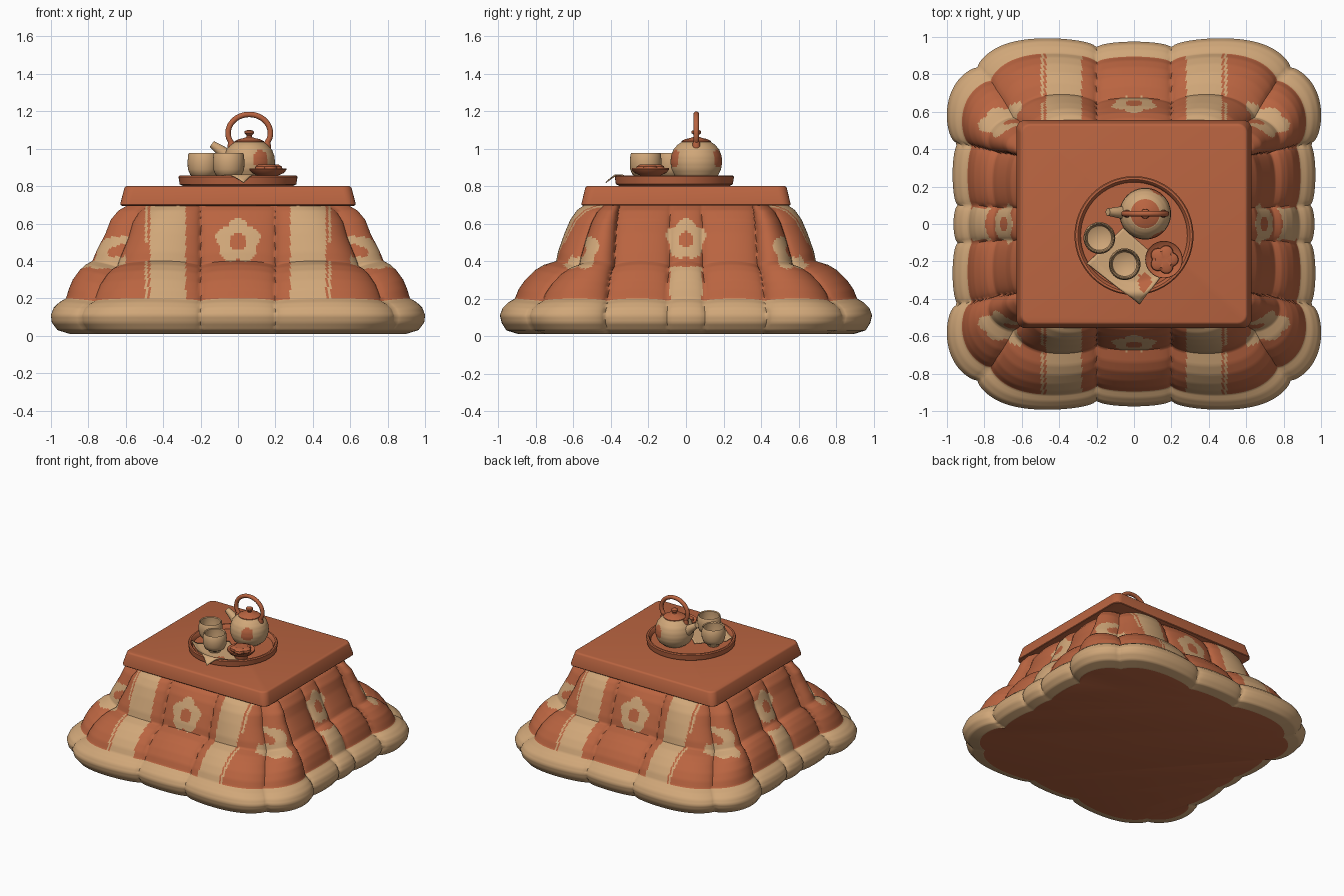
import bpy, bmesh, math
from mathutils import Vector

if "Cube" in bpy.data.objects:
    bpy.data.objects.remove(bpy.data.objects["Cube"], do_unlink=True)


def material(name, rgb):
    m = bpy.data.materials.new(name)
    m.use_nodes = True
    m.diffuse_color = (*rgb, 1)
    m.node_tree.nodes["Principled BSDF"].inputs["Base Color"].default_value = (*rgb, 1)
    return m


RUST = material("rust", (0.49, 0.128, 0.052))
TAN = material("tan", (0.63, 0.385, 0.19))


def finish(name, bm, mats, angle=40, recalc=True):
    if recalc:
        bmesh.ops.recalc_face_normals(bm, faces=bm.faces[:])
    mesh = bpy.data.meshes.new(name)
    bm.to_mesh(mesh)
    bm.free()
    for m in mats:
        mesh.materials.append(m)
    ob = bpy.data.objects.new(name, mesh)
    bpy.context.collection.objects.link(ob)
    bpy.ops.object.select_all(action="DESELECT")
    ob.select_set(True)
    bpy.context.view_layer.objects.active = ob
    bpy.ops.object.shade_smooth_by_angle(angle=math.radians(angle))
    return ob


def bridge(bm, rings):
    """Join closed rings of vertices with quads."""
    for a, b in zip(rings, rings[1:]):
        for i in range(len(a)):
            j = (i + 1) % len(a)
            yield bm.faces.new((a[i], a[j], b[j], b[i]))


def lathe(name, profile, centre, mats, segs=48, wave=None, rule=None):
    """Revolve (radius, z) points; wave varies the radius, rule picks colours."""
    bm = bmesh.new()
    rings = []
    for r, z in profile:
        ring = []
        for i in range(segs):
            a = 2 * math.pi * i / segs
            k = r * (wave(a) if wave else 1)
            ring.append(bm.verts.new((centre[0] + k * math.cos(a), centre[1] + k * math.sin(a), z)))
        rings.append(ring)
    for f in bridge(bm, rings):
        if rule:
            f.material_index = rule(f.calc_center_median())
    bm.faces.new(rings[0])
    bm.faces.new(rings[-1])
    return finish(name, bm, mats)


def tube(name, points, radii, mat):
    """Smooth tube through points, with a radius for each."""
    cu = bpy.data.curves.new(name, "CURVE")
    cu.dimensions = "3D"
    cu.bevel_depth = 1
    cu.bevel_resolution = 5
    cu.use_fill_caps = True
    sp = cu.splines.new("BEZIER")
    sp.bezier_points.add(len(points) - 1)
    for p, co, r in zip(sp.bezier_points, points, radii):
        p.co, p.radius = co, r
        p.handle_left_type = p.handle_right_type = "AUTO"
    cu.materials.append(mat)
    ob = bpy.data.objects.new(name, cu)
    bpy.context.collection.objects.link(ob)


# ---- Padded quilt: stacked rounded-square rings puffed out between seams ----
PROFILE = [(.01, .90, .90), (.03, .965, .965), (.07, .995, .99), (.11, 1, 1),
           (.15, .985, .985), (.18, .955, .955), (.2, .92, .92), (.25, .905, .9),
           (.3, .885, .865), (.35, .85, .815), (.38, .82, .765), (.4, .785, .7),
           (.45, .765, .69), (.55, .715, .655), (.62, .69, .625), (.67, .65, .59),
           (.7, .6, .55), (.72, .57, .52)]
POWER, SIDE = 6, 130


def puff(t, seams, heights):
    """Height and fullness of the padding at distance t along one side."""
    for a, b, h in zip(seams, seams[1:], heights):
        if t <= b:
            u = (t - a) / (b - a)
            full = max(0, 4 * u * (1 - u)) ** 0.5
            return h * full, full
    return 0, 0


def quilt_point(sx, sy, z, hx, hy):
    hx, hy = hx - .06, hy - .06
    r = (abs(sx) ** POWER + abs(sy) ** POWER) ** (-1 / POWER)
    x, y = hx * sx * r, hy * sy * r
    corner = 2 ** (-1 / POWER)
    if abs(sx) > abs(sy):
        k = (hy / .94) ** .3
        h, full = puff(abs(y), (-.1 * k, .1 * k, .43 * k, corner * hy), (.025, .03, .072))
        x += math.copysign(h, x)
    else:
        h, full = puff(abs(x), (-.2, .2, corner * hx), (.035, .056))
        y += math.copysign(h, y)
    sag = math.sin(math.pi * min(1, max(0, (z - .1) / .6)))
    return Vector((x, y, z - .03 * sag * (1 - full)))


def blossom(u, v, size):
    d, a = math.hypot(u, v), math.atan2(v, u) - math.pi / 2
    return .38 * size < d < size * (.78 + .24 * abs(math.cos(2.5 * a)))


def quilt_colour(c, level, front):
    x, y, z = abs(c.x), abs(c.y), c.z
    if level < .2:
        return 1
    if front:
        if .28 < x < .47 or (.483 < x < .497 and (z < .4 or z > .5)):
            return 1
        if blossom(c.x, z - .505, .12):
            return 1
    elif (y < .085 and z < .37) or blossom(c.y, z - .515, .11):
        return 1
    return int(x > .6 and blossom(y - .575, z - .46, .112))


bm = bmesh.new()
square = [(2 * i / SIDE - 1, -1) for i in range(SIDE)]
for _ in range(3):
    square += [(-y, x) for x, y in square[-SIDE:]]
levels = []
for p, q in zip(PROFILE, PROFILE[1:]):
    n = max(1, round((Vector(q) - Vector(p)).length / .014))
    levels += [Vector(p).lerp(Vector(q), i / n) for i in range(n)]
levels.append(Vector(PROFILE[-1]))
rings = [[bm.verts.new(quilt_point(sx, sy, *lv)) for sx, sy in square] for lv in levels]
for i, f in enumerate(bridge(bm, rings)):
    row, col = divmod(i, len(square))
    f.material_index = quilt_colour(f.calc_center_median(), levels[row].x, col // SIDE % 2 == 0)
bm.faces.new(rings[0][::-1])
bm.faces.new(rings[-1])
finish("quilt", bm, [RUST, TAN], 60, recalc=False)

# ---- Table top: tapered slab with rounded corners ----
bm = bmesh.new()
bmesh.ops.create_cube(bm, size=2)
for v in bm.verts:
    top = v.co.z > 0
    v.co = (v.co.x * (.605 if top else .632), v.co.y * (.535 if top else .56), .8 if top else .695)
bmesh.ops.bevel(bm, geom=[e for e in bm.edges if abs(e.verts[0].co.z - e.verts[1].co.z) > .05],
                offset=.05, segments=6, profile=.5, affect="EDGES")
bmesh.ops.bevel(bm, geom=[e for e in bm.edges if abs(e.verts[0].co.z - e.verts[1].co.z) < .01],
                offset=.012, segments=3, profile=.5, affect="EDGES")
finish("table_top", bm, [RUST], 30)

# ---- Round tray ----
TRAY = (0, -.062)
lathe("tray", [(.29, .798), (.312, .81), (.318, .85), (.312, .857), (.3, .857),
               (.292, .85), (.285, .825)], TRAY, [RUST], 72)

# ---- Cloth draped over the front of the tray ----
bm = bmesh.new()
N = 20
left, front, right, back = (Vector(p) for p in ((-.25, -.21), (.03, -.43), (.18, -.23), (-.06, -.02)))
grid = []
for i in range(N + 1):
    for j in range(N + 1):
        p = left.lerp(front, i / N).lerp(back.lerp(right, i / N), j / N)
        d = math.hypot(p.x - TRAY[0], p.y - TRAY[1])
        z = .832 + .03 * min(1, max(0, (d - .25) / .045)) - .8 * max(0, d - .318)
        grid.append(bm.verts.new((p.x, p.y, z)))
for i in range(N):
    for j in range(N):
        k = i * (N + 1) + j
        f = bm.faces.new((grid[k], grid[k + N + 1], grid[k + N + 2], grid[k + 1]))
        c = f.calc_center_median()
        f.material_index = int(math.hypot((c.x - .055) * 1.4, c.y + .31) < .05)
cloth = finish("cloth", bm, [TAN, RUST])
solid = cloth.modifiers.new("thickness", "SOLIDIFY")
solid.thickness = .006

# ---- Two cups ----
CUP = [(.04, .83), (.045, .845), (.07, .86), (.083, .89), (.085, .93), (.081, .97),
       (.077, .976), (.071, .97), (.073, .93), (.065, .88), (.03, .865)]
for side, centre in (("left", (-.05, -.215)), ("right", (-.185, -.075))):
    lathe("cup_" + side, CUP, centre, [TAN])

# ---- Saucer with a blossom-shaped sweet ----
DISH = (.16, -.19)
lathe("saucer", [(.045, .828), (.05, .855), (.085, .87), (.1, .888), (.098, .895),
                 (.08, .882), (.04, .87)], DISH, [RUST])
lathe("sweet", [(.06, .872), (.078, .89), (.075, .905), (.055, .916), (.015, .912)], DISH, [RUST], 60,
      wave=lambda a: .8 + .2 * abs(math.cos(2.5 * a)))

# ---- Teapot ----
POT = (.06, .055)


def pot_colour(c):
    return int(math.hypot(c.x - .12, (c.z - .945) * .85) < .04)


BODY = [(.085, .83), (.115, .855), (.132, .89), (.138, .925), (.135, .96), (.122, .995),
        (.1, 1.02), (.078, 1.035)]
fine = [Vector(a).lerp(Vector(b), k / 3) for a, b in zip(BODY, BODY[1:]) for k in range(3)]
lathe("teapot_body", fine + [BODY[-1]], POT, [TAN, RUST], 72, rule=pot_colour)
lathe("teapot_lid", [(.078, 1.03), (.078, 1.04), (.06, 1.05), (.03, 1.057), (.014, 1.063),
                     (.014, 1.072), (.026, 1.083), (.024, 1.094), (.01, 1.1)], POT, [RUST])
tube("teapot_spout", [(-.04, .06, .945), (-.085, .062, .985), (-.14, .064, 1.025)],
     [.04, .03, .02], TAN)
arch = [math.radians(a) for a in range(-35, 216, 25)]
tube("teapot_handle", [(POT[0] + .113 * math.cos(a), POT[1], 1.083 + .1 * math.sin(a)) for a in arch],
     [.015] * len(arch), RUST)
for side in (-1, 1):
    lathe("handle_mount_" + ("right" if side < 0 else "left"),
          [(.018, .99), (.022, 1.01), (.018, 1.035)], (POT[0] + side * .095, POT[1]), [RUST], 20)
